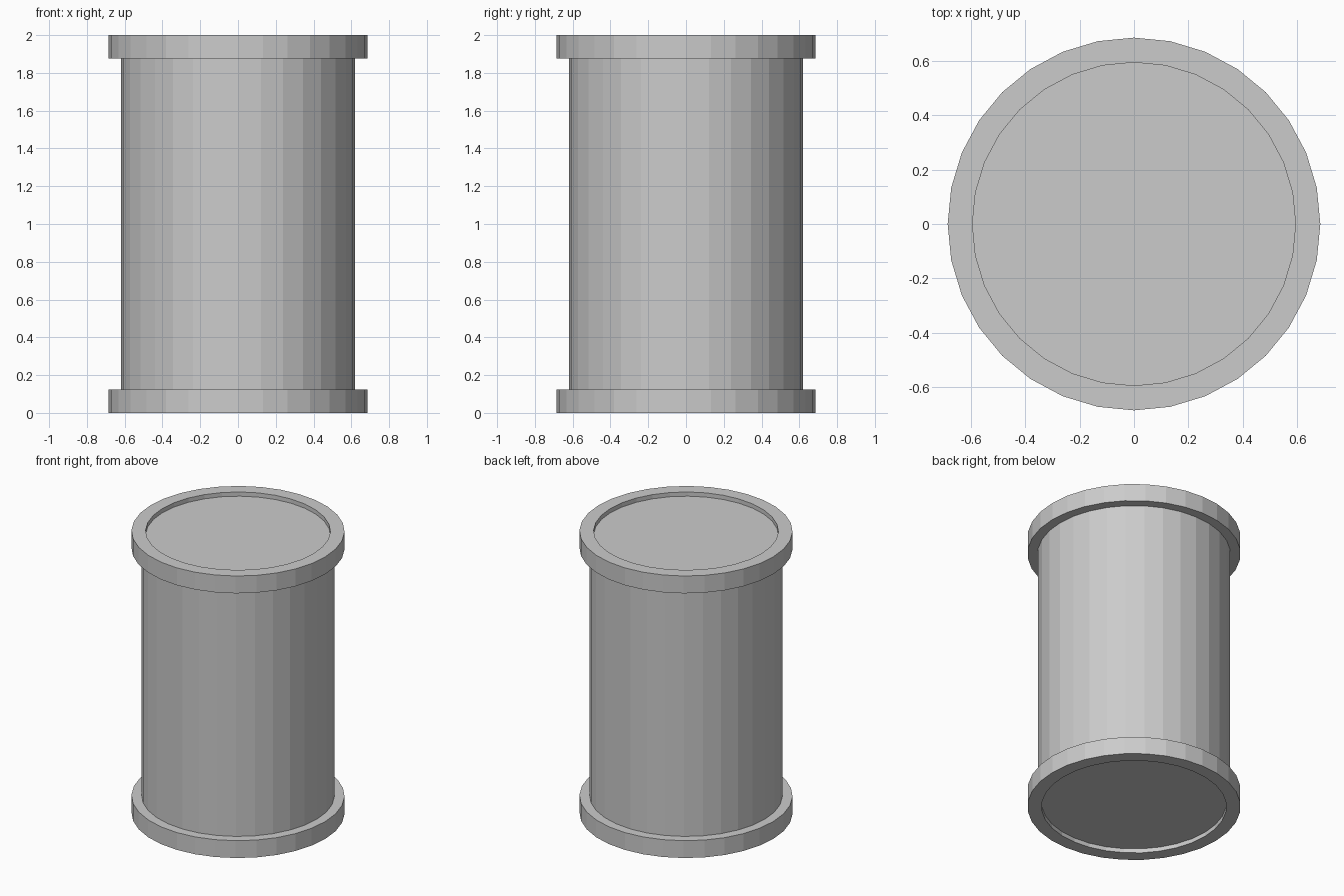
import bpy, bmesh
from math import cos, sin, tau

if "Cube" in bpy.data.objects:
    bpy.data.objects.remove(bpy.data.objects["Cube"])

SIDES = 32
BODY_R, RIM_R, LIP_R = 0.62, 0.685, 0.594
HEIGHT, RIM_H, RECESS = 2.0, 0.123, 0.03


def lathe(name, profile):
    """Revolve (radius, z) points around z and cap both ends with a flat disc."""
    bm = bmesh.new()
    rings = [[bm.verts.new((r * cos(tau * i / SIDES), r * sin(tau * i / SIDES), z))
              for i in range(SIDES)] for r, z in profile]
    for low, high in zip(rings, rings[1:]):
        for i in range(SIDES):
            j = (i + 1) % SIDES
            bm.faces.new((low[i], low[j], high[j], high[i]))
    bm.faces.new(rings[0])
    bm.faces.new(rings[-1])
    bmesh.ops.recalc_face_normals(bm, faces=bm.faces)
    mesh = bpy.data.meshes.new(name)
    bm.to_mesh(mesh)
    bm.free()
    obj = bpy.data.objects.new(name, mesh)
    bpy.context.collection.objects.link(obj)
    return obj


# Lower half: recessed end disc, end rim, ledge to the body wall
lower = [(LIP_R, RECESS), (LIP_R, 0), (RIM_R, 0), (RIM_R, RIM_H), (BODY_R, RIM_H)]
# Upper half mirrors the lower one
upper = [(r, HEIGHT - z) for r, z in reversed(lower)]

lathe("barrel", lower + upper)
